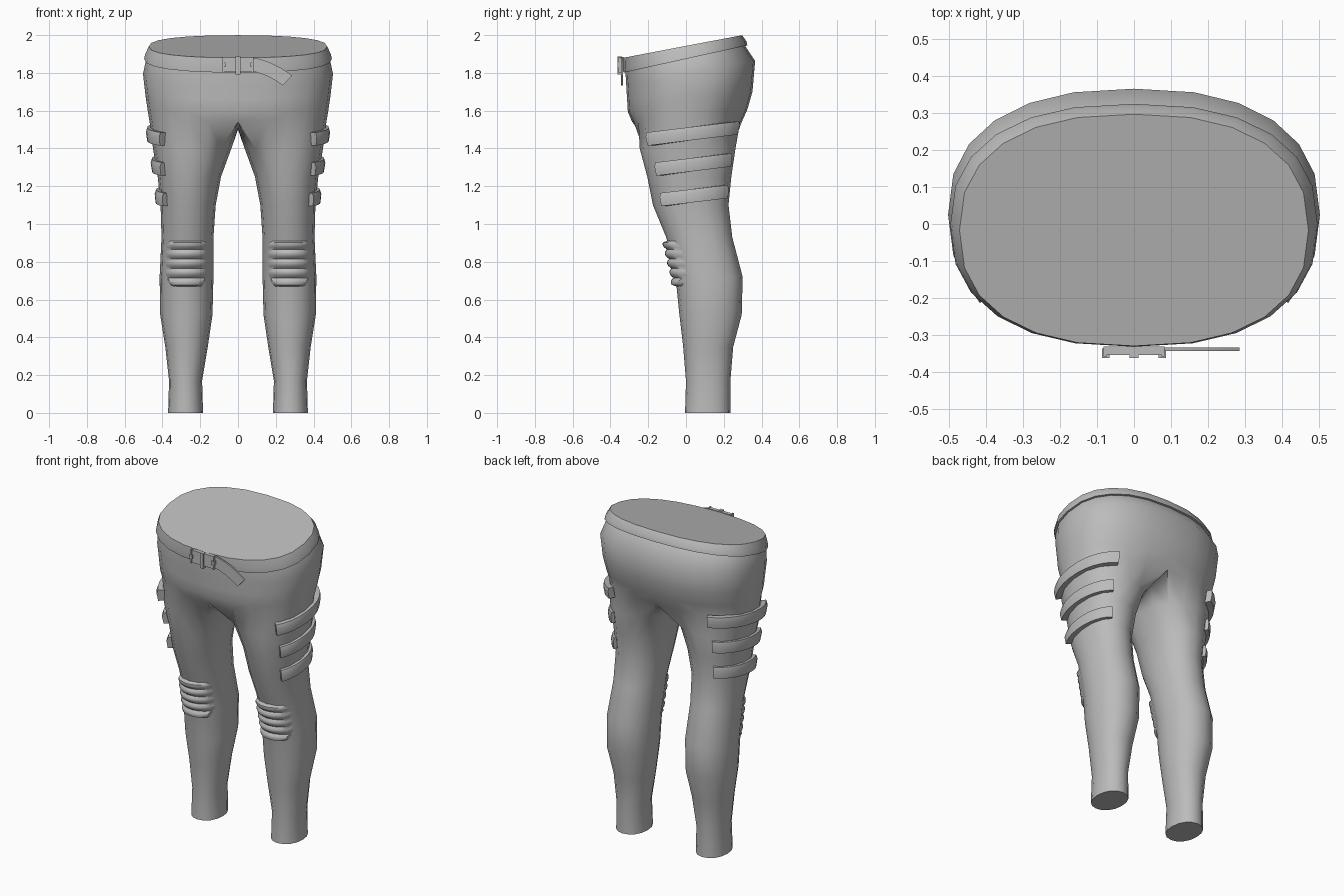
import bpy, bmesh, math
from math import cos, sin, radians

if "Cube" in bpy.data.objects:
    bpy.data.objects.remove(bpy.data.objects["Cube"])

grey = bpy.data.materials.new("plain_grey")
grey.use_nodes = True
grey.diffuse_color = (0.5, 0.5, 0.5, 1)
grey.node_tree.nodes["Principled BSDF"].inputs["Base Color"].default_value = (0.5, 0.5, 0.5, 1)


def squash(v, n=2.4):
    return math.copysign(abs(v) ** (2 / n), v)


def skin(bm, rings, closed=True):
    """Join neighbouring rings of vertices with quads."""
    for a, b in zip(rings, rings[1:]):
        n = min(len(a), len(b))
        for i in range(n if closed else n - 1):
            j = (i + 1) % n
            bm.faces.new((a[i], a[j], b[j], b[i]))


def verts(bm, points):
    return [bm.verts.new(p) for p in points]


def finish(bm, name, angle=40, mirror=True):
    bmesh.ops.recalc_face_normals(bm, faces=bm.faces)
    mesh = bpy.data.meshes.new(name)
    bm.to_mesh(mesh)
    bm.free()
    mesh.materials.append(grey)
    ob = bpy.data.objects.new(name, mesh)
    bpy.context.collection.objects.link(ob)
    bpy.ops.object.select_all(action='DESELECT')
    ob.select_set(True)
    bpy.context.view_layer.objects.active = ob
    bpy.ops.object.shade_smooth_by_angle(angle=radians(angle))
    if mirror:
        ob.modifiers.new("Mirror", 'MIRROR').merge_threshold = 0.002
    return ob


# Leg sections: height, inner x, outer x, front y, back y
LEG = [(0, .185, .37, -.005, .235), (.17, .19, .365, 0, .235),
       (.35, .16, .385, -.015, .25), (.52, .135, .412, -.035, .295),
       (.72, .13, .415, -.055, .30), (.93, .13, .405, -.105, .245),
       (1.1, .118, .41, -.175, .225), (1.25, .09, .425, -.205, .24),
       (1.4, .035, .45, -.245, .262), (1.54, .0, .47, -.285, .295)]
# Hip sections: height at y = 0, slope, half width, front y, back y
HIP = [(1.54, 0, .468, -.285, .295), (1.6, .02, .478, -.308, .325),
       (1.68, .06, .49, -.312, .352), (1.79, .2, .503, -.316, .366),
       (1.865, .22, .488, -.32, .318), (1.92, .2, .465, -.32, .29)]


def section(z):
    for a, b in zip(LEG, LEG[1:]):
        if z <= b[0]:
            t = (z - a[0]) / (b[0] - a[0])
            return [p + (q - p) * t for p, q in zip(a, b)]
    return LEG[-1]


def leg_point(z, deg, out=0):
    _, xi, xo, yf, yb = section(z)
    c, s = squash(cos(radians(deg)), 2.15), squash(sin(radians(deg)), 2.15)
    return ((xi + xo) / 2 + ((xo - xi) / 2 + out) * c,
            (yf + yb) / 2 + ((yb - yf) / 2 + out) * s, z)


def hip_arc(z, slope, rx, yf, yb):
    pts = []
    for i in range(13):
        a = radians(-90 + 15 * i)
        y = (yf + yb) / 2 + (yb - yf) / 2 * squash(sin(a))
        x = 0 if i in (0, 12) else rx * squash(cos(a))
        pts.append((x, y, z + slope * y))
    return pts


# Trousers: one leg and half of the hips, mirrored
bm = bmesh.new()
legs = [verts(bm, [leg_point(r[0], -135 + 22.5 * i) for i in range(16)]) for r in LEG[:-1]]
hips = [verts(bm, hip_arc(*r)) for r in HIP]
crotch = verts(bm, [(0, .15, 1.51), (0, 0, 1.5), (0, -.15, 1.51)])
skin(bm, legs + [hips[0] + crotch])
skin(bm, hips, closed=False)
bm.faces.new(legs[0])
bm.faces.new(hips[-1])
finish(bm, "trousers", 50)

# Belt band with the closed top
bm = bmesh.new()
band = [verts(bm, hip_arc(*r)) for r in
        [(1.876, .22, .47, -.31, .30), (1.874, .22, .497, -.329, .325),
         (1.90, .21, .492, -.332, .32), (1.943, .19, .472, -.33, .297)]]
skin(bm, band, closed=False)
bm.faces.new(band[-1])
finish(bm, "belt", 30)

# Three raised straps around the outside of each thigh
for name, zc, lo, hi in (("upper", 1.475, -46, 66), ("middle", 1.31, -42, 62), ("lower", 1.145, -42, 62)):
    bm = bmesh.new()
    rings = []
    for i in range(11):
        a = lo + (hi - lo) * i / 10
        z = zc + .13 * leg_point(zc, a)[1]
        rise = .03 - .012 * i / 10
        rings.append(verts(bm, [
            leg_point(z - .035, a, -.02), leg_point(z - .035, a, rise),
            leg_point(z + .012, a, rise), leg_point(z + .035, a, rise * .6),
            leg_point(z + .035, a, -.02)]))
    skin(bm, rings)
    bm.faces.new(rings[0])
    bm.faces.new(rings[-1])
    finish(bm, name + "_thigh_strap", 35)

# Ribbed knee pad, narrowing at its top and bottom
RIBS, COLS, LOW, HIGH = 5, 10, .665, .915
bm = bmesh.new()
rows = []
for k in range(RIBS * 4 + 1):
    t = k / (RIBS * 4)
    z = LOW + (HIGH - LOW) * t
    bulge = .012 + .016 * abs(sin(math.pi * k / 4)) ** .7
    half = .122 - .045 * max(0, 1 - t / .2) ** 1.5 - .02 * max(0, (t - .85) / .15)
    _, xi, xo, yf, yb = section(z)
    cx, rx, cy, ry = (xi + xo) / 2, (xo - xi) / 2, (yf + yb) / 2, (yb - yf) / 2
    row = []
    for c in range(COLS + 1):
        u = -1 + 2 * c / COLS
        surface = cy - ry * math.sqrt(max(0, 1 - (half * u / rx) ** 2))
        edge = -.02 if c in (0, COLS) or k in (0, RIBS * 4) else bulge
        row.append((cx + half * u, surface - edge if edge > 0 else surface + .015, z))
    rows.append(verts(bm, row))
skin(bm, rows, closed=False)
finish(bm, "knee_pad", 40)


def box(name, centre, size):
    bm = bmesh.new()
    bmesh.ops.create_cube(bm, size=1)
    for v in bm.verts:
        v.co = [c + p * s for c, p, s in zip(centre, v.co, size)]
    return finish(bm, name, 30, mirror=False)


# Buckle: plate, side clips and centre prong
box("buckle_plate", (0, -.343, 1.843), (.16, .022, .078))
box("buckle_prong", (0, -.351, 1.838), (.024, .024, .095))
for side, sx in (("left", 1), ("right", -1)):
    box(side + "_buckle_clip", (sx * .076, -.35, 1.843), (.02, .026, .024))
    box(side + "_buckle_bar", (sx * .078, -.345, 1.843), (.008, .028, .084))

# Loose belt end, drooping to the wearer's left
bm = bmesh.new()
tail = []
for i in range(7):
    t = i / 6
    a = radians(-8 - 34 * t)
    x, z = .07 + .192 * t, 1.846 - .03 * t - .056 * t * t
    dx, dz = -sin(a) * .036, cos(a) * .036
    tail.append(verts(bm, [(x + s * dx, y, z + s * dz)
                           for s, y in ((-1, -.344), (1, -.344), (1, -.334), (-1, -.334))]))
skin(bm, tail)
bm.faces.new(tail[0])
bm.faces.new(tail[-1])
finish(bm, "belt_end", 30, mirror=False)
